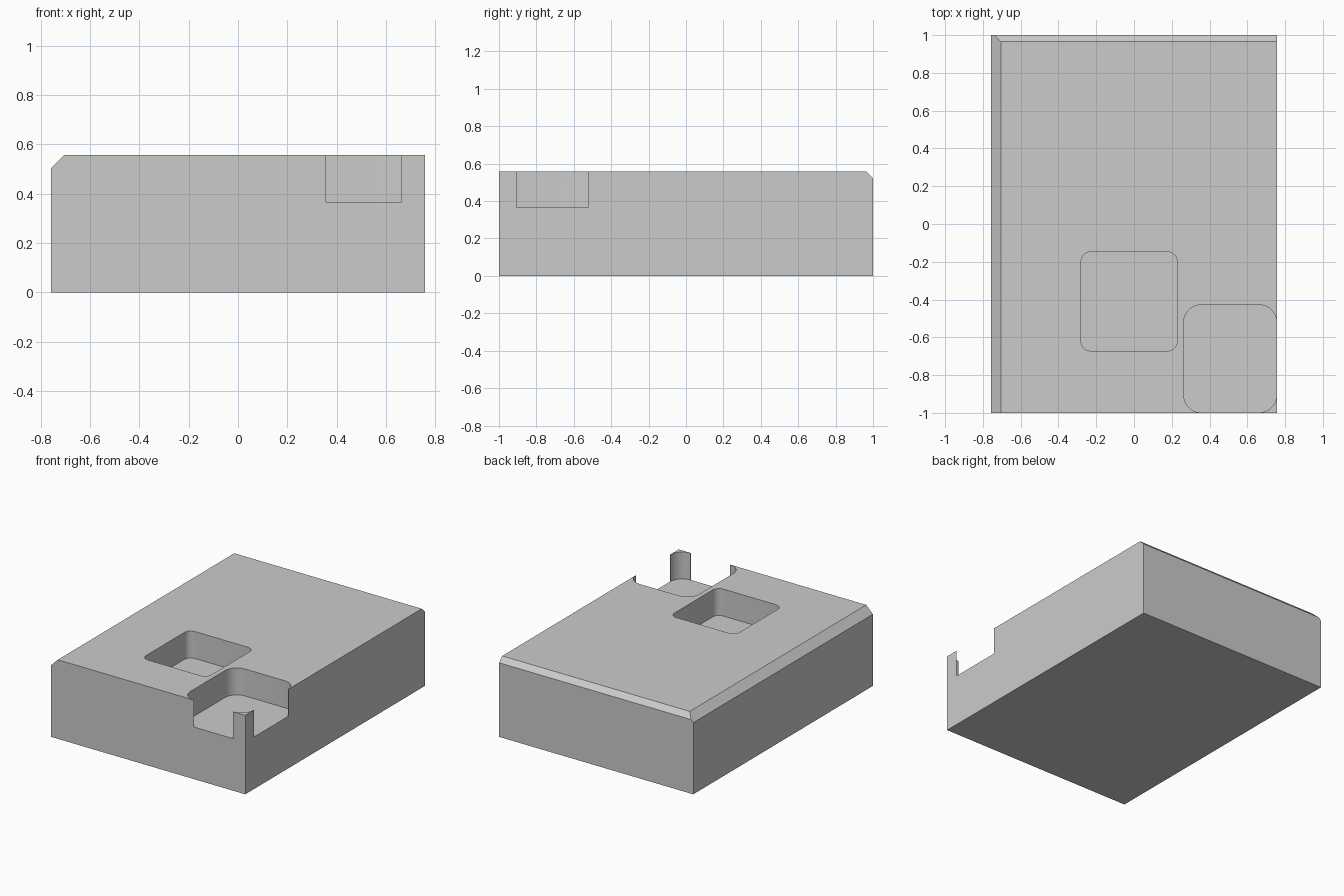
import bpy, bmesh
from math import cos, sin, pi, radians
from mathutils import Vector

start = bpy.data.objects.get("Cube")
if start:
    bpy.data.objects.remove(start, do_unlink=True)

HALF_X, HALF_Y, TOP, FLOOR = 0.757, 1.0, 0.557, 0.367

grey = bpy.data.materials.new("light grey")
grey.use_nodes = True
colour = (0.6, 0.6, 0.6, 1)
grey.diffuse_color = colour
grey.node_tree.nodes["Principled BSDF"].inputs["Base Color"].default_value = colour


def make_object(name, bm):
    bmesh.ops.recalc_face_normals(bm, faces=bm.faces[:])
    mesh = bpy.data.meshes.new(name)
    bm.to_mesh(mesh)
    bm.free()
    mesh.materials.append(grey)
    obj = bpy.data.objects.new(name, mesh)
    bpy.context.collection.objects.link(obj)
    return obj


def cut_plane(bm, point, normal):
    """Slice off everything beyond the plane and cap the cut."""
    cut = bmesh.ops.bisect_plane(bm, geom=bm.verts[:] + bm.edges[:] + bm.faces[:],
                                 plane_co=point, plane_no=normal, clear_outer=True)
    edges = [e for e in cut["geom_cut"] if isinstance(e, bmesh.types.BMEdge)]
    bmesh.ops.holes_fill(bm, edges=edges)


def pocket_cutter(name, x0, x1, y0, y1, radius, open_sides=False, steps=10):
    """Rounded prism; open_sides runs the straight parts out past front and +x."""
    corners = [(x1, y0, -pi / 2), (x1, y1, 0), (x0, y1, pi / 2), (x0, y0, pi)]
    mid = Vector(((x0 + x1) / 2, (y0 + y1) / 2))
    outline = []
    for i, (x, y, angle) in enumerate(corners):
        cx = x + (radius if x < mid.x else -radius)
        cy = y + (radius if y < mid.y else -radius)
        arc = [(cx + radius * cos(angle + pi / 2 * s / steps),
                cy + radius * sin(angle + pi / 2 * s / steps)) for s in range(steps + 1)]
        if open_sides and i == 0:
            arc = [(arc[0][0], y - 0.1)] + arc + [(x + 0.1, arc[-1][1])]
        if open_sides and i == 1:
            arc = [(x + 0.1, arc[0][1])] + arc
        if open_sides and i == 3:
            arc = arc + [(arc[-1][0], y - 0.1)]
        outline += arc
    bm = bmesh.new()
    base = bm.faces.new([bm.verts.new((x, y, FLOOR)) for x, y in outline])
    raised = bmesh.ops.extrude_face_region(bm, geom=[base])["geom"]
    bmesh.ops.translate(bm, vec=(0, 0, 0.4),
                        verts=[v for v in raised if isinstance(v, bmesh.types.BMVert)])
    cutter = make_object(name, bm)
    cutter.hide_render = True
    return cutter


# Block with bevelled -x and back top edges
bm = bmesh.new()
bmesh.ops.create_cube(bm, size=1)
bmesh.ops.scale(bm, vec=(2 * HALF_X, 2 * HALF_Y, TOP), verts=bm.verts[:])
bmesh.ops.translate(bm, vec=(0, 0, TOP / 2), verts=bm.verts[:])
cut_plane(bm, (-HALF_X + 0.052, 0, TOP), (-1, 0, 1))
cut_plane(bm, (0, HALF_Y - 0.035, TOP), (0, 1, 1))
block = make_object("block", bm)

# Square pocket, and corner recess that leaves a thin post
cutters = [
    pocket_cutter("pocket_cutter", -0.28, 0.228, -0.672, -0.148, 0.05),
    pocket_cutter("recess_cutter", 0.263, HALF_X - 0.002, -HALF_Y + 0.002, -0.428,
                  0.093, open_sides=True),
]
bpy.ops.object.select_all(action="DESELECT")
block.select_set(True)
bpy.context.view_layer.objects.active = block
for cutter in cutters:
    mod = block.modifiers.new(cutter.name, "BOOLEAN")
    mod.operation = "DIFFERENCE"
    mod.solver = "EXACT"
    mod.object = cutter
    bpy.ops.object.modifier_apply(modifier=mod.name)
    bpy.data.objects.remove(cutter, do_unlink=True)

bpy.ops.object.shade_smooth_by_angle(angle=radians(30))
